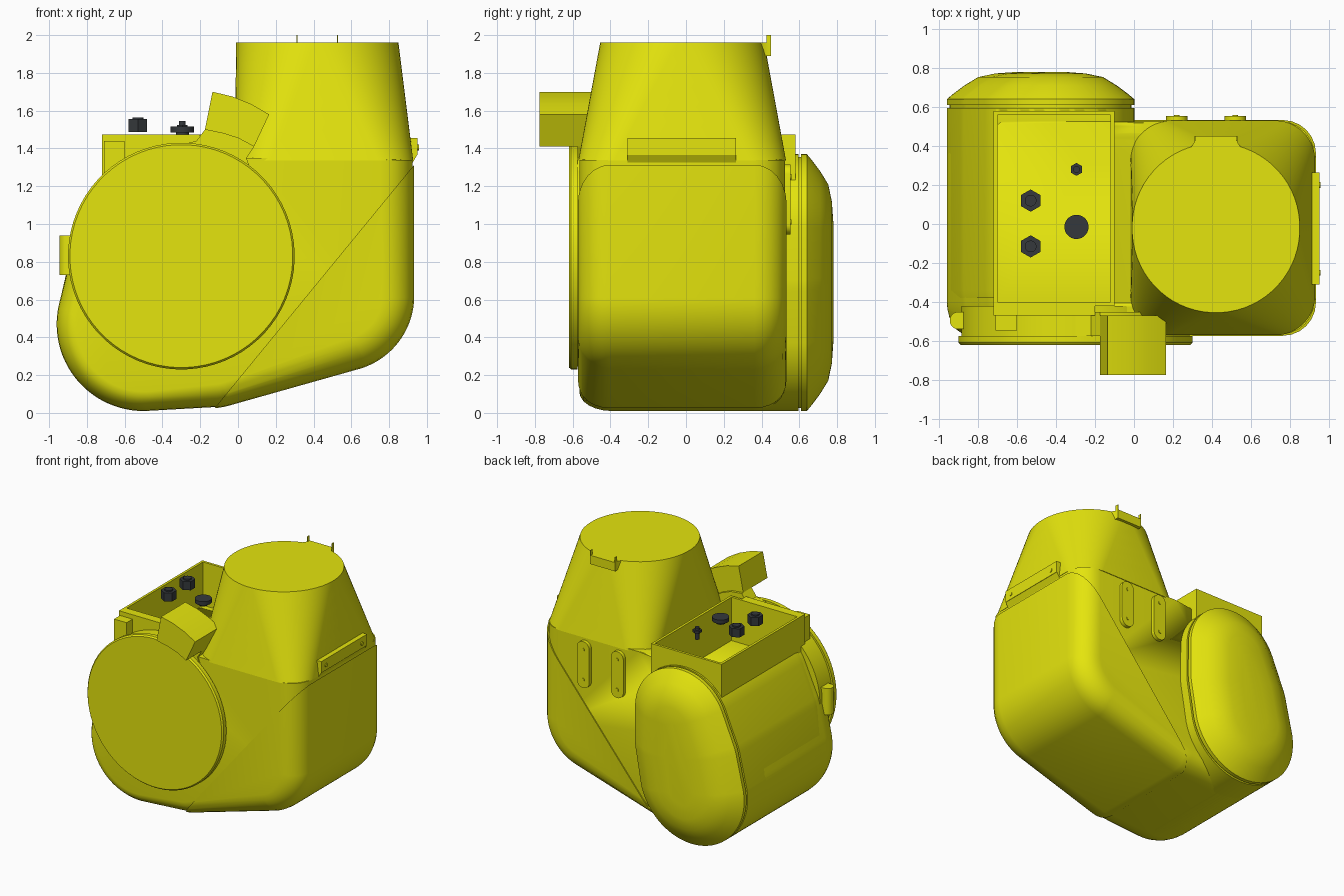
import bpy, bmesh, math

cube = bpy.data.objects.get("Cube")
if cube:
    bpy.data.objects.remove(cube, do_unlink=True)


def material(name, rgb):
    m = bpy.data.materials.new(name)
    m.use_nodes = True
    m.diffuse_color = (*rgb, 1)
    m.node_tree.nodes["Principled BSDF"].inputs["Base Color"].default_value = (*rgb, 1)
    return m


YELLOW = material("yellow paint", (0.78, 0.78, 0.004))
DARK = material("dark steel", (0.035, 0.04, 0.045))
AXES = {"x": lambda u, v, w: (w, u, v),
        "y": lambda u, v, w: (u, w, v),
        "z": lambda u, v, w: (u, v, w)}


def finish(name, bm, mat=YELLOW, angle=35):
    bmesh.ops.remove_doubles(bm, verts=bm.verts, dist=0.0005)
    bmesh.ops.recalc_face_normals(bm, faces=bm.faces)
    mesh = bpy.data.meshes.new(name)
    bm.to_mesh(mesh)
    bm.free()
    mesh.materials.append(mat)
    ob = bpy.data.objects.new(name, mesh)
    bpy.context.collection.objects.link(ob)
    bpy.ops.object.select_all(action="DESELECT")
    ob.select_set(True)
    bpy.context.view_layer.objects.active = ob
    bpy.ops.object.shade_smooth_by_angle(angle=math.radians(angle))
    return ob


def hull(circles, n=64):
    """Outline wrapped around a set of circles (u, v, radius)."""
    ring = []
    for i in range(n):
        a = 2 * math.pi * (i + 0.5) / n
        c, s = math.cos(a), math.sin(a)
        u, v, r = max(circles, key=lambda k: k[0] * c + k[1] * s + k[2])
        ring.append((u + r * c, v + r * s))
    return ring


def loft(sections, axis):
    """Skin a list of (outline, height) sections along an axis."""
    bm = bmesh.new()
    rings = [[bm.verts.new(AXES[axis](u, v, w)) for u, v in ring] for ring, w in sections]
    for a, b in zip(rings, rings[1:]):
        for i in range(len(a)):
            j = (i + 1) % len(a)
            bm.faces.new((a[i], a[j], b[j], b[i]))
    bm.faces.new(rings[0])
    bm.faces.new(rings[-1])
    return bm


def prism(name, ring, lo, hi, axis, mat=YELLOW):
    return finish(name, loft([(ring, lo), (ring, hi)], axis), mat)


def block(name, x, y, z):
    return prism(name, [(x[0], y[0]), (x[1], y[0]), (x[1], y[1]), (x[0], y[1])], *z, "z")


def disc(u, v, r, n=48):
    return hull([(u, v, r)], n)


def cut(ob, cutter):
    mod = ob.modifiers.new("pocket", "BOOLEAN")
    mod.operation, mod.solver, mod.object = "DIFFERENCE", "EXACT", cutter
    bpy.context.view_layer.objects.active = ob
    bpy.ops.object.modifier_apply(modifier=mod.name)


# Drum cross-section: a leaning oval, and the main body wrapped around it
def drum(d):
    return hull([(-0.5, 0.47, 0.46 - d), (-0.45, 0.72, 0.452 - d), (-0.4, 0.97, 0.40 - d)], 96)


def body(d):
    return hull([(-0.5, 0.47, 0.46 - d * 0.6), (-0.45, 0.72, 0.448 - d * 0.5),
                 (-0.4, 0.97, 0.39 - d * 0.5), (-0.15, 0.41, 0.38 - d * 0.7),
                 (0.53, 0.62, 0.395 - d), (0.925 - d, 1.34, 0), (0.05, 1.35, 0)], 120)


def body_loft(grow):
    r, steps = 0.17, 6
    curve = [(r * (1 - math.sin(t)), r * (1 - math.cos(t)))
             for t in (i * math.pi / 2 / steps for i in range(steps + 1))]
    front = [(body(d - grow), -0.565 - grow + h) for d, h in curve]
    back = [(body(d - grow), 0.525 + grow - h) for d, h in reversed(curve)]
    return loft(front + back, "y")


main_body = finish("main_body", body_loft(0))

# Lower cover: slightly proud shell below the diagonal seam
bm = body_loft(0.008)
bmesh.ops.bisect_plane(bm, geom=bm.verts[:] + bm.edges[:] + bm.faces[:],
                       plane_co=(0.93, 0, 1.31), plane_no=(-1.28, 0, 1.05), clear_outer=True)
bmesh.ops.holes_fill(bm, edges=[e for e in bm.edges if e.is_boundary])
finish("lower_cover", bm)

# Neck: rounded square base blending into a round mouth
neck = []
for i in range(7):
    t = i / 6
    x, hx, hy, r = 0.455 - 0.035 * t, 0.473 - 0.043 * t, 0.55 - 0.115 * t, 0.2 + 0.23 * t
    corners = [(x + sx * (hx - r), -0.02 + sy * (hy - r), r) for sx in (-1, 1) for sy in (-1, 1)]
    neck.append((hull(corners), 1.335 + 0.625 * t))
finish("neck", loft(neck, "z"))

# Drum with its domed rear cap
drum_body = finish("drum", loft([(drum(0.004), -0.38), (drum(0), -0.34), (drum(0), 0.595)], "y"))
prism("cap_groove", drum(0.015), 0.59, 0.612, "y")
finish("rear_cap", loft([(drum(d), y) for d, y in
                         ((0, 0.61), (0, 0.64), (0.03, 0.665), (0.09, 0.71), (0.16, 0.753),
                          (0.25, 0.772), (0.36, 0.78))], "y"))

# Round front housing and its cover plate
prism("front_housing", disc(-0.3, 0.83, 0.585, 72), -0.6, -0.42, "y")
finish("front_plate", loft([(disc(-0.3, 0.83, r, 72), y) for r, y in
                            ((0.6, -0.575), (0.6, -0.608), (0.59, -0.62))], "y"))

# Outlet spout and the fillet joining it to the housing
prism("spout", [(-0.135, 1.70), (-0.03, 1.675), (0.07, 1.635), (0.165, 1.58), (0.085, 1.41),
                (0.0, 1.455), (-0.08, 1.48), (-0.175, 1.50)], -0.775, -0.47, "y")
prism("spout_base", [(-0.3, 1.42), (-0.22, 1.44), (-0.175, 1.50), (-0.08, 1.49), (0.0, 1.46),
                     (0.085, 1.41), (0.045, 1.35), (0.08, 1.25), (-0.2, 1.3)], -0.575, -0.45, "y")

# Open terminal box on top, with its pocket sunk into the drum
pocket = block("pocket_cutter", (-0.705, -0.115), (-0.405, 0.565), (1.13, 1.8))
pocket.hide_render = True
for ob in (main_body, drum_body):
    cut(ob, pocket)
bpy.data.objects.remove(pocket, do_unlink=True)
for name, x, y in (("left", (-0.12, -0.10), (-0.42, 0.58)), ("right", (-0.72, -0.70), (-0.42, 0.58)),
                   ("front", (-0.72, -0.10), (-0.42, -0.40)), ("rear", (-0.72, -0.10), (0.56, 0.58))):
    block("box_wall_" + name, x, y, (1.1, 1.475))
block("box_front_web", (-0.72, -0.2), (-0.47, -0.41), (1.2, 1.475))
block("box_corner_block", (-0.71, -0.60), (-0.545, -0.44), (1.15, 1.44))

# Terminal hardware
for i, y in enumerate((0.12, -0.115)):
    prism(f"nut_{i}", disc(-0.53, y, 0.057, 6), 1.487, 1.555, "z", DARK)
    prism(f"nut_stud_{i}", disc(-0.53, y, 0.03, 16), 1.487, 1.565, "z", DARK)
prism("knob", disc(-0.295, -0.015, 0.062, 32), 1.485, 1.515, "z", DARK)
prism("knob_stem", disc(-0.295, -0.015, 0.035, 16), 1.465, 1.49, "z", DARK)
prism("screw_head", disc(-0.295, 0.28, 0.033, 6), 1.505, 1.525, "z", DARK)
prism("screw_stem", disc(-0.295, 0.28, 0.018, 12), 1.45, 1.545, "z", DARK)

# Side latch
prism("latch", hull([(-0.9, -0.495, 0.045), (-0.8, -0.495, 0.045)], 24), 0.73, 0.94, "z")

# Bracket strip along the left side, with two screws
block("side_bracket", (0.86, 0.951), (-0.31, 0.265), (1.365, 1.455))
prism("bracket_lip", [(0.9, 1.325), (0.925, 1.325), (0.951, 1.37), (0.9, 1.37)], -0.31, 0.265, "y")
for i, y in enumerate((-0.25, 0.2)):
    prism(f"bracket_screw_{i}", disc(y, 1.405, 0.015, 16), 0.94, 0.957, "x")

# Two slotted rear mounting pads
for i, x in enumerate((0.22, 0.52)):
    prism(f"rear_pad_{i}", hull([(x, 1.0, 0.055), (x, 1.26, 0.055)], 32), 0.5, 0.553, "y")
    for j, z in enumerate((1.01, 1.25)):
        prism(f"rear_pad_screw_{i}_{j}", disc(x, z, 0.014, 16), 0.54, 0.558, "y")

# Catch at the back of the mouth, with two thin end pins
prism("mouth_catch", [(0.27, 0.36), (0.57, 0.36), (0.53, 0.42), (0.53, 0.45),
                      (0.31, 0.45), (0.31, 0.42)], 1.89, 1.96, "z")
for i, x in enumerate((0.313, 0.527)):
    block(f"catch_pin_{i}", (x - 0.003, x + 0.003), (0.425, 0.45), (1.95, 2.0))
